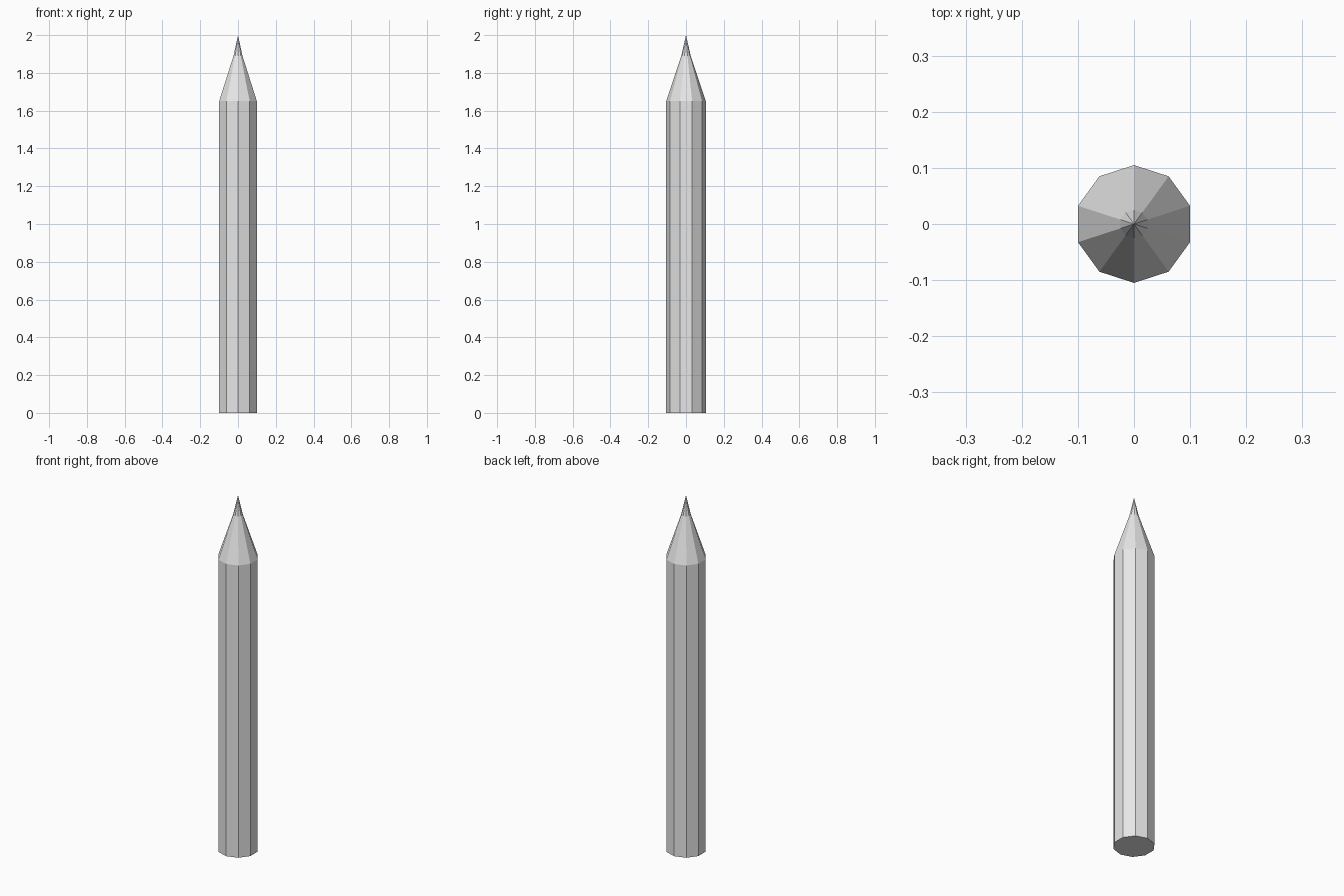
import bpy
import math

cube = bpy.data.objects.get("Cube")
if cube:
    bpy.data.objects.remove(cube, do_unlink=True)

SIDES = 10
grey = bpy.data.materials.new("light_grey")
grey.use_nodes = True
grey.diffuse_color = (0.8, 0.8, 0.8, 1)
grey.node_tree.nodes["Principled BSDF"].inputs["Base Color"].default_value = (0.8, 0.8, 0.8, 1)


def ring(radius, z):
    """Ten-sided ring with corners on the y axis."""
    angles = [math.pi / 2 + 2 * math.pi * i / SIDES for i in range(SIDES)]
    return [(radius * math.cos(a), radius * math.sin(a), z) for a in angles]


# Profile: base, shoulder and start of the point, closed by the apex
profile = [(0.105, 0), (0.105, 1.65), (0.025, 1.89)]
verts = [v for radius, z in profile for v in ring(radius, z)]
apex = len(verts)
verts.append((0, 0, 2))

# Base cap, then walls between rings, then the point
faces = [tuple(reversed(range(SIDES)))]
for i in range(SIDES):
    j = (i + 1) % SIDES
    for level in range(len(profile) - 1):
        low, high = level * SIDES, (level + 1) * SIDES
        faces.append((low + i, low + j, high + j, high + i))
    top = (len(profile) - 1) * SIDES
    faces.append((top + i, top + j, apex))

mesh = bpy.data.meshes.new("pointed_post")
mesh.from_pydata(verts, [], faces)
mesh.materials.append(grey)
mesh.update()
post = bpy.data.objects.new("pointed_post", mesh)
bpy.context.collection.objects.link(post)
